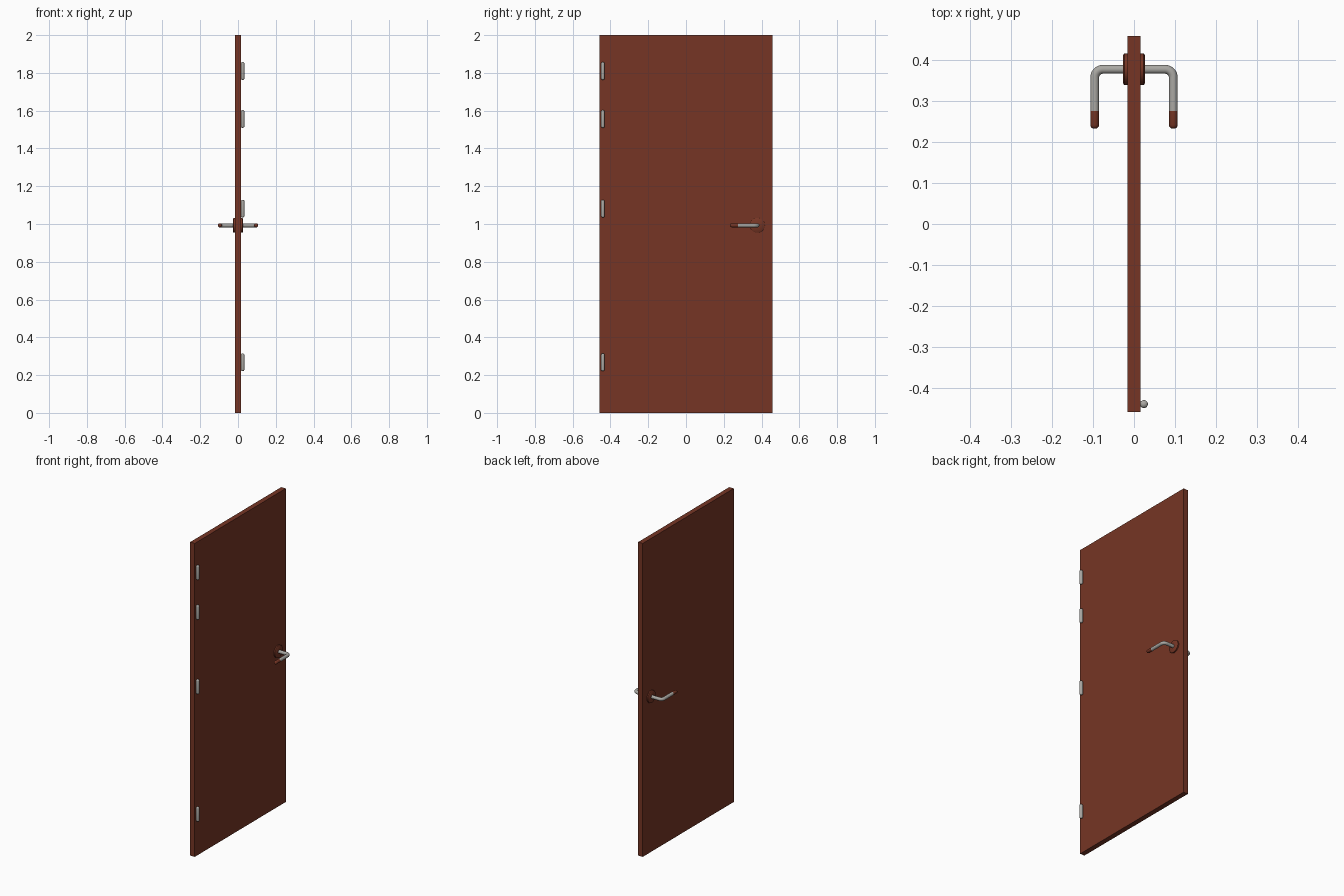
import bpy, bmesh, math
from mathutils import Vector

if "Cube" in bpy.data.objects:
    bpy.data.objects.remove(bpy.data.objects["Cube"])


def material(name, rgb):
    m = bpy.data.materials.new(name)
    m.diffuse_color = (*rgb, 1)
    m.use_nodes = True
    m.node_tree.nodes["Principled BSDF"].inputs["Base Color"].default_value = m.diffuse_color
    return m


BROWN = material("red_brown", (0.18, 0.036, 0.018))
METAL = material("satin_metal", (0.40, 0.39, 0.365))
HANDLE_Y, HANDLE_Z = 0.378, 0.993
TIP_Y = 0.276


def finish(name, bm, mats, smooth=True):
    bmesh.ops.recalc_face_normals(bm, faces=bm.faces)
    me = bpy.data.meshes.new(name)
    bm.to_mesh(me)
    bm.free()
    ob = bpy.data.objects.new(name, me)
    bpy.context.collection.objects.link(ob)
    for m in mats:
        me.materials.append(m)
    if smooth:
        bpy.ops.object.select_all(action='DESELECT')
        ob.select_set(True)
        bpy.context.view_layer.objects.active = ob
        bpy.ops.object.shade_smooth_by_angle(angle=math.radians(40))
    return ob


def sweep(points, radii, tangents, side, n=20):
    """Skin circular rings along a path; side is perpendicular to every tangent."""
    bm = bmesh.new()
    rings = []
    for p, r, t in zip(points, radii, tangents):
        u = Vector(side)
        v = Vector(t).cross(u)
        rings.append([bm.verts.new(Vector(p) + r * (u * math.cos(a) + v * math.sin(a)))
                      for a in (2 * math.pi * i / n for i in range(n))])
    for a, b in zip(rings, rings[1:]):
        for i in range(n):
            j = (i + 1) % n
            bm.faces.new((a[i], a[j], b[j], b[i]))
    bm.faces.new(rings[0])
    bm.faces.new(rings[-1])
    return bm


# Door slab
bm = bmesh.new()
bmesh.ops.create_cube(bm, size=1)
for v in bm.verts:
    v.co = Vector((v.co.x * 0.032, v.co.y * 0.918, (v.co.z + 0.5) * 2))
finish("door_panel", bm, [BROWN], smooth=False)

# Hinge knuckles with rounded ends
R, HALF, CAP = 0.0097, 0.047, 0.008
angles = [math.radians(a) for a in (80, 60, 40, 20, 0)]
upper = [(HALF - CAP + CAP * math.sin(a), R * math.cos(a)) for a in angles]
profile = [(-z, r) for z, r in upper] + upper[::-1]
for k, z0 in enumerate((0.268, 1.081, 1.556, 1.810)):
    bm = sweep([(0.0243, -0.440, z0 + z) for z, r in profile],
               [r for z, r in profile], [(0, 0, 1)] * len(profile), (1, 0, 0))
    finish(f"hinge_{k + 1}", bm, [METAL])

for s, label in ((1, "right"), (-1, "left")):
    # Round rose plate with chamfered rim
    rose = [(0.012, 0.039), (0.0235, 0.039), (0.0265, 0.035)]
    bm = sweep([(s * x, HANDLE_Y, HANDLE_Z) for x, r in rose],
               [r for x, r in rose], [(s, 0, 0)] * len(rose), (0, 0, 1), 40)
    finish(f"rose_{label}", bm, [BROWN])

    # Bent lever: spindle, elbow, grip, brown rounded tip
    bend, reach, r0 = 0.02, 0.096, 0.0108
    path = [(0.012, HANDLE_Y, 1, 0, r0)]
    for i in range(9):
        a = math.pi / 2 * i / 8
        path.append((reach - bend + bend * math.sin(a),
                     HANDLE_Y - bend + bend * math.cos(a),
                     math.cos(a), -math.sin(a), r0))
    path.append((reach, TIP_Y, 0, -1, r0))
    for y, r in ((0.242, r0), (0.2375, 0.0095), (0.2345, 0.0068), (0.2335, 0.004)):
        path.append((reach, y, 0, -1, r))
    bm = sweep([(s * p[0], p[1], HANDLE_Z) for p in path], [p[4] for p in path],
               [(s * p[2], p[3], 0) for p in path], (0, 0, 1))
    for f in bm.faces:
        f.material_index = 1 if f.calc_center_median().y < TIP_Y else 0
    finish(f"lever_handle_{label}", bm, [METAL, BROWN])
